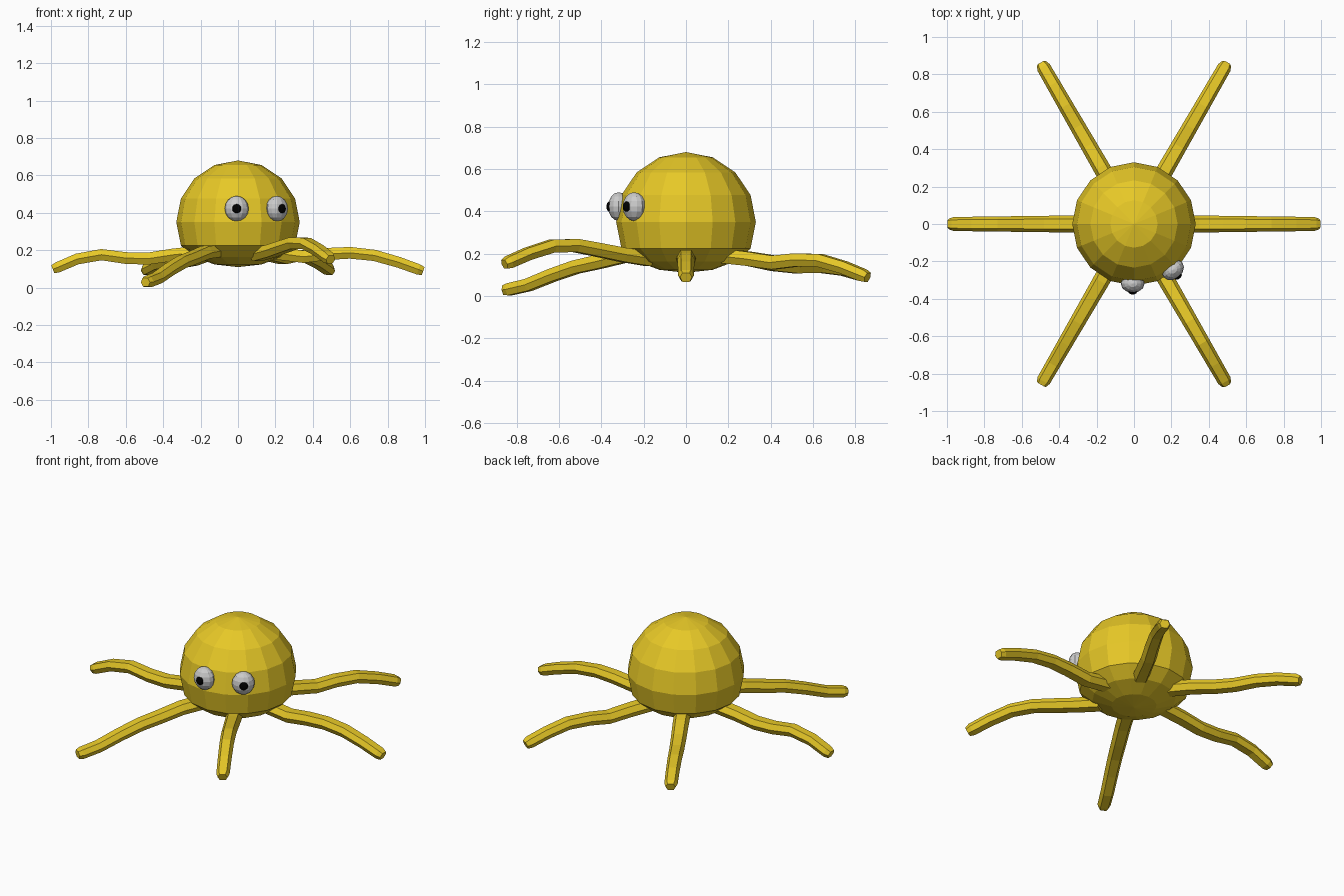
import bpy, bmesh
from math import sin, cos, pi, radians
from mathutils import Vector

if "Cube" in bpy.data.objects:
    bpy.data.objects.remove(bpy.data.objects["Cube"])


def material(name, rgb):
    m = bpy.data.materials.new(name)
    m.diffuse_color = (*rgb, 1)
    m.use_nodes = True
    m.node_tree.nodes["Principled BSDF"].inputs["Base Color"].default_value = m.diffuse_color
    return m


YELLOW = material("yellow_skin", (0.8, 0.58, 0.02))
BLACK = material("black_pupil", (0.0, 0.0, 0.0))


def finish(name, bm, mat=None):
    bmesh.ops.recalc_face_normals(bm, faces=bm.faces)
    me = bpy.data.meshes.new(name)
    bm.to_mesh(me)
    bm.free()
    if mat:
        me.materials.append(mat)
    ob = bpy.data.objects.new(name, me)
    bpy.context.collection.objects.link(ob)
    return ob


def ball(name, loc, size, segs, rings, mat=None, turn=0.0):
    bm = bmesh.new()
    bmesh.ops.create_uvsphere(bm, u_segments=segs, v_segments=rings, radius=1)
    bmesh.ops.scale(bm, vec=size, verts=bm.verts)
    ob = finish(name, bm, mat)
    ob.location = loc
    ob.rotation_euler.z = turn
    return ob


# Body: low-poly sphere with the underside pressed flatter
body = ball("body", (0, 0, 0.35), (0.33, 0.33, 0.33), 16, 8, YELLOW)
for v in body.data.vertices:
    if v.co.z < -0.13:
        v.co.z = -0.126 + (v.co.z + 0.126) * 0.56


# Tentacles: flattened hexagon swept along a wavy path of (radius, height)
def tentacle(name, angle, path):
    out = Vector((cos(angle), sin(angle), 0))
    side = Vector((-sin(angle), cos(angle), 0))
    up = Vector((0, 0, 1))
    section = [(1, 0), (0.6, 1), (-0.6, 1), (-1, 0), (-0.6, -1), (0.6, -1)]
    bm = bmesh.new()
    loops = []
    for i, (r, z) in enumerate(path):
        a, b = path[max(i - 1, 0)], path[min(i + 1, len(path) - 1)]
        t = (out * (b[0] - a[0]) + up * (b[1] - a[1])).normalized()
        n = t.cross(side)
        w = 0.05 - 0.013 * r
        h = 0.036 - 0.008 * r
        if i == len(path) - 1:
            w, h = w * 0.75, h * 0.8
        c = out * r + up * z
        loops.append([bm.verts.new(c + side * w * x + n * h * y) for x, y in section])
    for p, q in zip(loops, loops[1:]):
        for k in range(6):
            m = (k + 1) % 6
            bm.faces.new((p[k], p[m], q[m], q[k]))
    bm.faces.new(loops[0])
    bm.faces.new(loops[-1])
    finish(name, bm, YELLOW)


RADII = [0.2, 0.35, 0.48, 0.6, 0.73, 0.86, 0.965, 0.99]
WAVES = {
    "right_tentacle": (0, [.185, .165, .18, .186, .172, .135, .097, .088]),
    "back_right_tentacle": (60, [.19, .175, .158, .17, .168, .135, .098, .088]),
    "back_left_tentacle": (120, [.19, .175, .15, .138, .14, .125, .098, .09]),
    "left_tentacle": (180, [.19, .175, .155, .158, .176, .153, .108, .098]),
    "front_left_tentacle": (240, [.20, .188, .16, .137, .098, .052, .031, .028]),
    "front_right_tentacle": (300, [.175, .195, .218, .238, .236, .20, .16, .15]),
}
for name, (deg, heights) in WAVES.items():
    tentacle(name, radians(deg), list(zip(RADII, heights)))

# Eyes and pupils, each facing outwards
for label, x, y, deg in (("left", -0.007, -0.318, -90), ("right", 0.208, -0.245, -52)):
    a = radians(deg)
    ball(label + "_eye", (x, y, 0.422), (0.05, 0.064, 0.068), 12, 8, None, a)
    ball(label + "_pupil", (x + 0.042 * cos(a), y + 0.042 * sin(a), 0.422),
         (0.017, 0.025, 0.025), 10, 8, BLACK, a)
